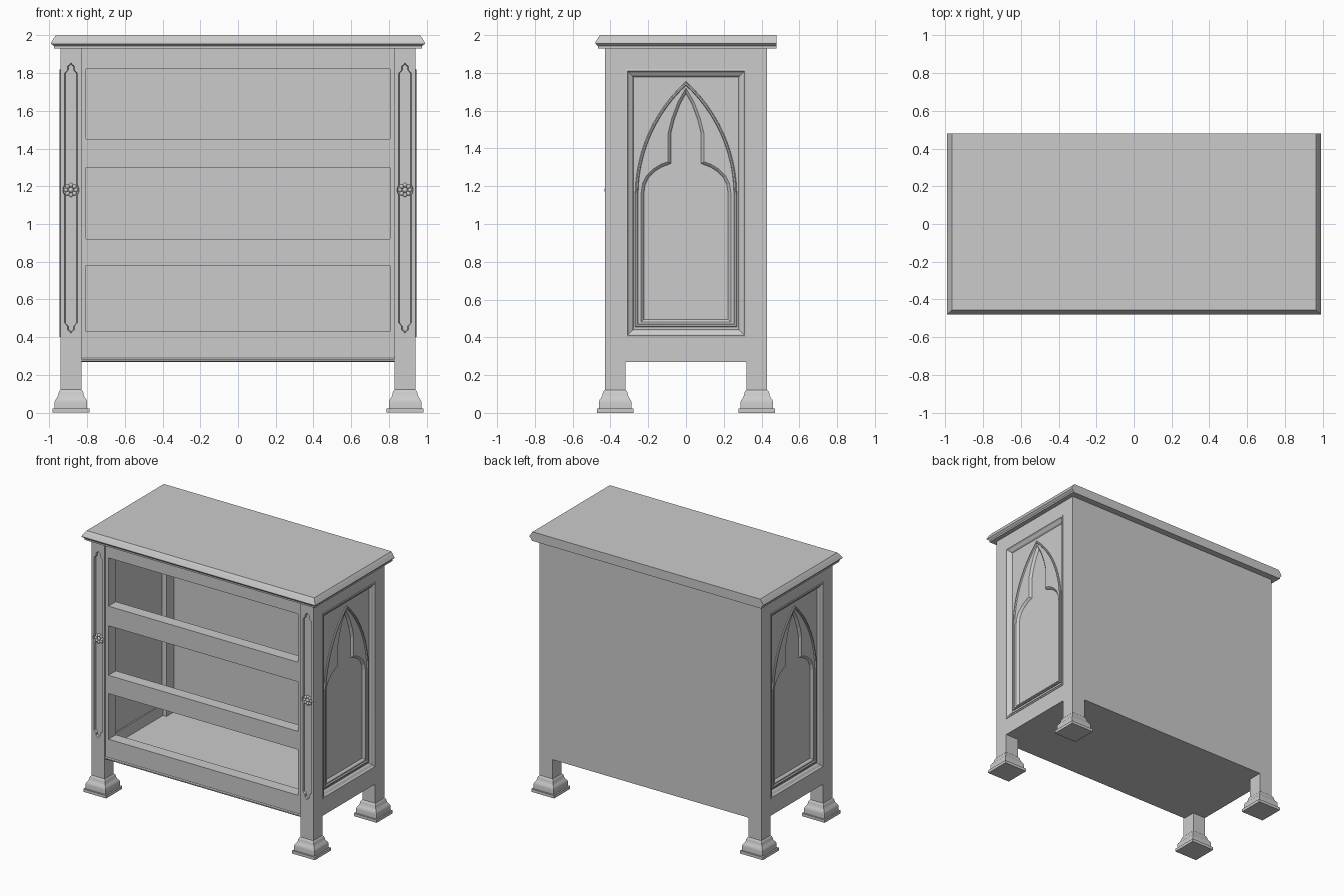
import bpy, bmesh, math
from mathutils import Matrix, Vector

if "Cube" in bpy.data.objects:
    bpy.data.objects.remove(bpy.data.objects["Cube"])


def finish(bm, name, smooth=False):
    bmesh.ops.recalc_face_normals(bm, faces=bm.faces)
    me = bpy.data.meshes.new(name)
    bm.to_mesh(me)
    bm.free()
    ob = bpy.data.objects.new(name, me)
    bpy.context.collection.objects.link(ob)
    if smooth:
        bpy.ops.object.select_all(action='DESELECT')
        ob.select_set(True)
        bpy.context.view_layer.objects.active = ob
        bpy.ops.object.shade_smooth_by_angle(angle=math.radians(35))
    return ob


def boxes(name, specs):
    """One object from (x0, x1, y0, y1, z0, z1) boxes."""
    bm = bmesh.new()
    for x0, x1, y0, y1, z0, z1 in specs:
        m = (Matrix.Translation(((x0 + x1) / 2, (y0 + y1) / 2, (z0 + z1) / 2))
             @ Matrix.Diagonal((abs(x1 - x0), abs(y1 - y0), abs(z1 - z0), 1)))
        bmesh.ops.create_cube(bm, size=1, matrix=m)
    return finish(bm, name)


def loft(name, rings, loop=False, smooth=False):
    """Skin a list of rings; either capped or joined end to end."""
    bm = bmesh.new()
    vs = [[bm.verts.new(p) for p in r] for r in rings]
    n = len(rings[0])
    pairs = list(zip(vs, vs[1:])) + ([(vs[-1], vs[0])] if loop else [])
    for a, b in pairs:
        for i in range(n):
            j = (i + 1) % n
            bm.faces.new((a[i], a[j], b[j], b[i]))
    if not loop:
        bm.faces.new(vs[0])
        bm.faces.new(vs[-1])
    return finish(bm, name, smooth)


def mirrored(half):
    """Close a bottom-to-top half outline by mirroring it."""
    return half + [(-u, v) for u, v in reversed(half) if u > 0]


def inset(outline, d):
    """Mitred inward offset of a counter-clockwise outline."""
    out, n = [], len(outline)
    for i in range(n):
        p = Vector(outline[i])
        a = (p - Vector(outline[i - 1])).normalized()
        b = (Vector(outline[(i + 1) % n]) - p).normalized()
        na, nb = Vector((-a.y, a.x)), Vector((-b.y, b.x))
        out.append(p + (na + nb) * d / (1 + na.dot(nb)))
    return out


def side_rings(outline, profile, s):
    """Rings on the side plane from (inset, height along x) profile points."""
    return [[(s * h, p[0], p[1]) for p in inset(outline, d)] for d, h in profile]


def cut(ob, cutter):
    cutter.hide_render = True
    mod = ob.modifiers.new("cut", 'BOOLEAN')
    mod.operation, mod.solver, mod.object = 'DIFFERENCE', 'EXACT', cutter
    dg = bpy.context.evaluated_depsgraph_get()
    me = bpy.data.meshes.new_from_object(ob.evaluated_get(dg))
    ob.modifiers.clear()
    ob.data = me
    bpy.data.objects.remove(cutter)


# Top slab with moulded front and side edges, plain back edge
edge = [(.0, 1.93), (.0, 1.942), (.004, 1.946), (.014, 1.955), (.014, 1.962), (0, 1.985), (-.011, 2.0)]
loft("top_slab", [[(-.976 - o, -.466 - o, z), (.976 + o, -.466 - o, z),
                   (.976 + o, .48, z), (-.976 - o, .48, z)] for o, z in edge])

# Outlines: leg groove, pointed arch and trefoil-headed recess
groove = mirrored([(0, .42), (.008, .432), (.018, .438), (.018, .458), (.034, .475),
                   (.034, 1.152), (.041, 1.165), (.043, 1.18), (.041, 1.195), (.034, 1.208),
                   (.034, 1.8), (.018, 1.817), (.018, 1.837), (.008, 1.843), (0, 1.855)])
arc = [(-.543 + .813 * math.cos(t), 1.15 + .813 * math.sin(t))
       for t in [math.acos(.543 / .813) * i / 12 for i in range(12)]]
arch = mirrored([(.27, .455)] + arc + [(0, 1.755)])
trefoil = mirrored([(.237, .48), (.237, 1.17), (.23, 1.215), (.21, 1.255), (.175, 1.29),
                    (.135, 1.315), (.095, 1.33), (.095, 1.48), (.075, 1.56), (.043, 1.645), (0, 1.72)])
opening = mirrored([(.32, .40), (.32, 1.82)])

foot = [(0, .097), (.022, .097), (.022, .086), (.058, .086), (.068, .083),
        (.08, .074), (.092, .068), (.105, .066), (.115, .062), (.122, .055)]

for s, side in ((-1, "left"), (1, "right")):
    cx = s * .885
    for cy, end in ((-.375, "front"), (.375, "back")):
        # Square legs, the front pair with a sunk decorative groove
        leg = boxes(f"{end}_leg_{side}", [(cx - .055, cx + .055, cy - .055, cy + .055, .12, 1.93)])
        if end == "front":
            cut(leg, loft("groove_cutter", [[(cx + p[0], y, p[1]) for p in inset(groove, d)]
                                            for d, y in ((-.002, -.44), (.004, -.415))]))
        # Moulded feet
        loft(f"{end}_foot_{side}", [[(cx + a * w, cy + b * w, z) for a, b in
                                     ((-1, -1), (1, -1), (1, 1), (-1, 1))] for z, w in foot], smooth=True)

    # Rosette sitting in the groove
    bm = bmesh.new()
    blobs = [(0, 0, .014)] + [(.026 * math.cos(k * math.pi / 4), .026 * math.sin(k * math.pi / 4), .012)
                              for k in range(8)]
    for u, v, r in blobs:
        bmesh.ops.create_uvsphere(bm, u_segments=10, v_segments=6, radius=r,
                                  matrix=Matrix.Translation((cx + u, -.418, 1.18 + v)))
    finish(bm, f"rosette_{side}", True)

    # Side rails
    boxes(f"side_rails_{side}", [(s * .86, s * .94, -.32, .32, .27, .40),
                                 (s * .86, s * .94, -.32, .32, 1.82, 1.93)])
    # Side panel with trefoil recess
    panel = boxes(f"side_panel_{side}", [(s * .87, s * .915, -.32, .32, .40, 1.82)])
    cut(panel, loft("recess_cutter", side_rings(trefoil, [(-.004, .93), (0, .915), (.008, .908),
                                                          (.015, .898)], s)))
    # Frame moulding around the panel and raised arch bead
    loft(f"panel_moulding_{side}", side_rings(opening, [(0, .90), (0, .944), (.01, .946), (.018, .936),
                                                        (.034, .926), (.045, .91)], s), loop=True)
    loft(f"arch_bead_{side}", side_rings(arch, [(0, .91), (.001, .922), (.006, .926),
                                                (.013, .924), (.018, .91)], s), loop=True, smooth=True)

# Front frame: stiles and rails around three open bays
rails = [(.29, .43), (.78, .92), (1.30, 1.45), (1.82, 1.93)]
boxes("front_frame", [(-.805, .805, -.42, -.33, a, b) for a, b in rails]
      + [(s * .805, s * .83, -.42, -.33, .29, 1.93) for s in (-1, 1)])

# Bead along the bottom of the front
bead = [(-.33, .27), (-.42, .27), (-.426, .275), (-.426, .283), (-.42, .29), (-.33, .29)]
loft("bottom_bead", [[(x, y, z) for y, z in bead] for x in (-.83, .83)])

# Cabinet floor and back
boxes("floor_board", [(-.83, .83, -.33, .41, .27, .315), (-.87, -.83, -.32, .32, .27, .315),
                      (.83, .87, -.32, .32, .27, .315)])
boxes("back_panel", [(-.83, .83, .41, .43, .27, 1.93)])
